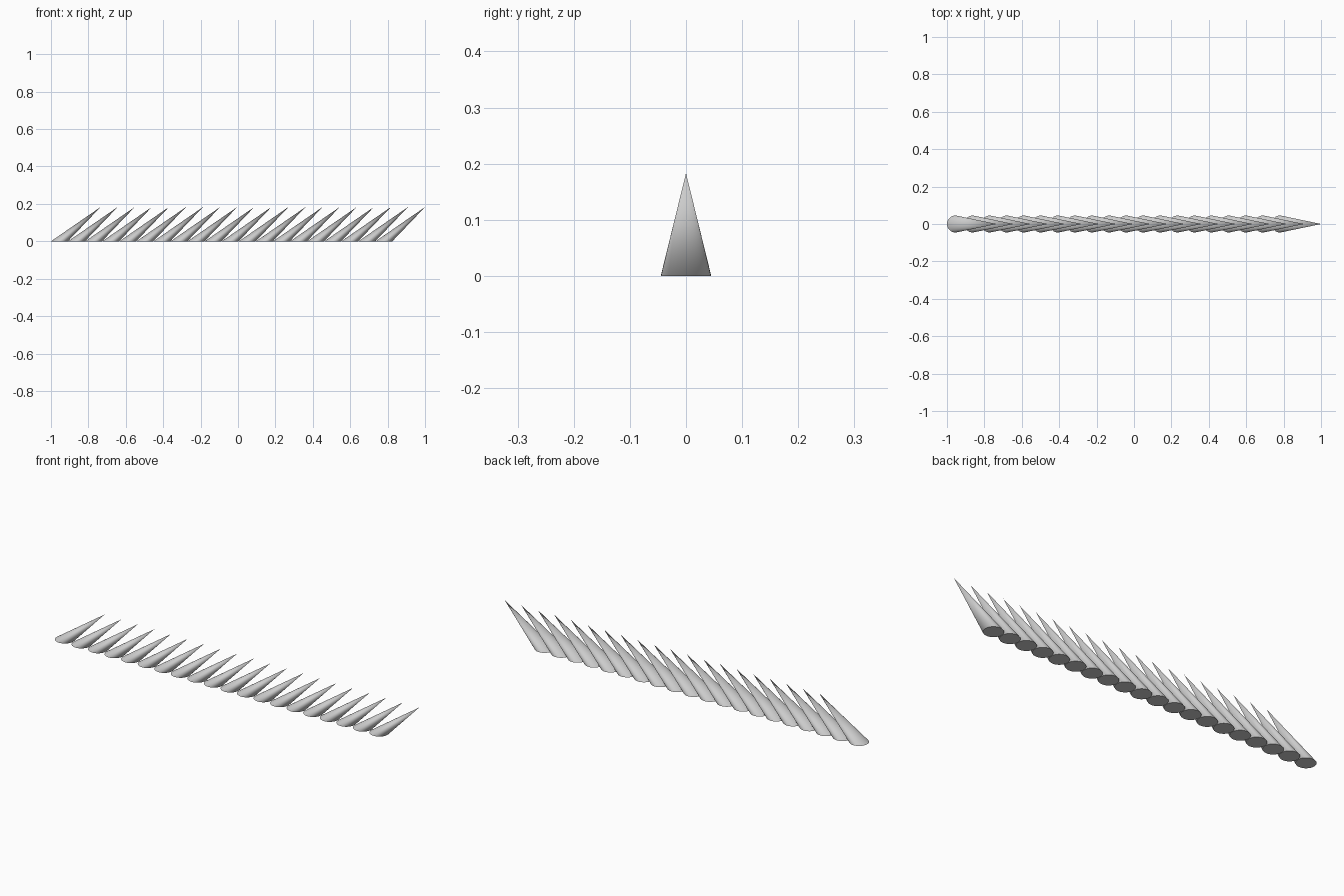
import bpy
import bmesh
from mathutils import Matrix

COUNT = 20        # slanted spikes in the row
RADIUS = 0.045    # base radius
HEIGHT = 0.183
LEAN = 0.22       # how far each tip leans towards +x
FIRST_X = -1 + RADIUS
LAST_X = 1 - LEAN

default_cube = bpy.data.objects.get("Cube")
if default_cube:
    bpy.data.objects.remove(default_cube, do_unlink=True)

# Plain grey material
grey = bpy.data.materials.new("light_grey")
grey.use_nodes = True
color = (0.6, 0.6, 0.6, 1)
grey.diffuse_color = color
grey.node_tree.nodes["Principled BSDF"].inputs["Base Color"].default_value = color

# One spike: a cone on a flat round base, sheared so that it leans
bm = bmesh.new()
bmesh.ops.create_cone(bm, cap_ends=True, segments=32, radius1=RADIUS,
                      radius2=0, depth=HEIGHT,
                      matrix=Matrix.Translation((0, 0, HEIGHT / 2)))
bmesh.ops.remove_doubles(bm, verts=bm.verts, dist=0.0001)
for v in bm.verts:
    v.co.x += LEAN * v.co.z / HEIGHT
bmesh.ops.recalc_face_normals(bm, faces=bm.faces)

# Smooth sides, flat base with a sharp rim
for f in bm.faces:
    f.smooth = len(f.verts) == 3
for e in bm.edges:
    if all(v.co.z < 0.001 for v in e.verts):
        e.smooth = False
mesh = bpy.data.meshes.new("spike")
bm.to_mesh(mesh)
bm.free()
mesh.materials.append(grey)

# Row of spikes sharing the same mesh
for i in range(COUNT):
    spike = bpy.data.objects.new(f"spike_{i + 1}", mesh)
    spike.location.x = FIRST_X + (LAST_X - FIRST_X) * i / (COUNT - 1)
    bpy.context.collection.objects.link(spike)
